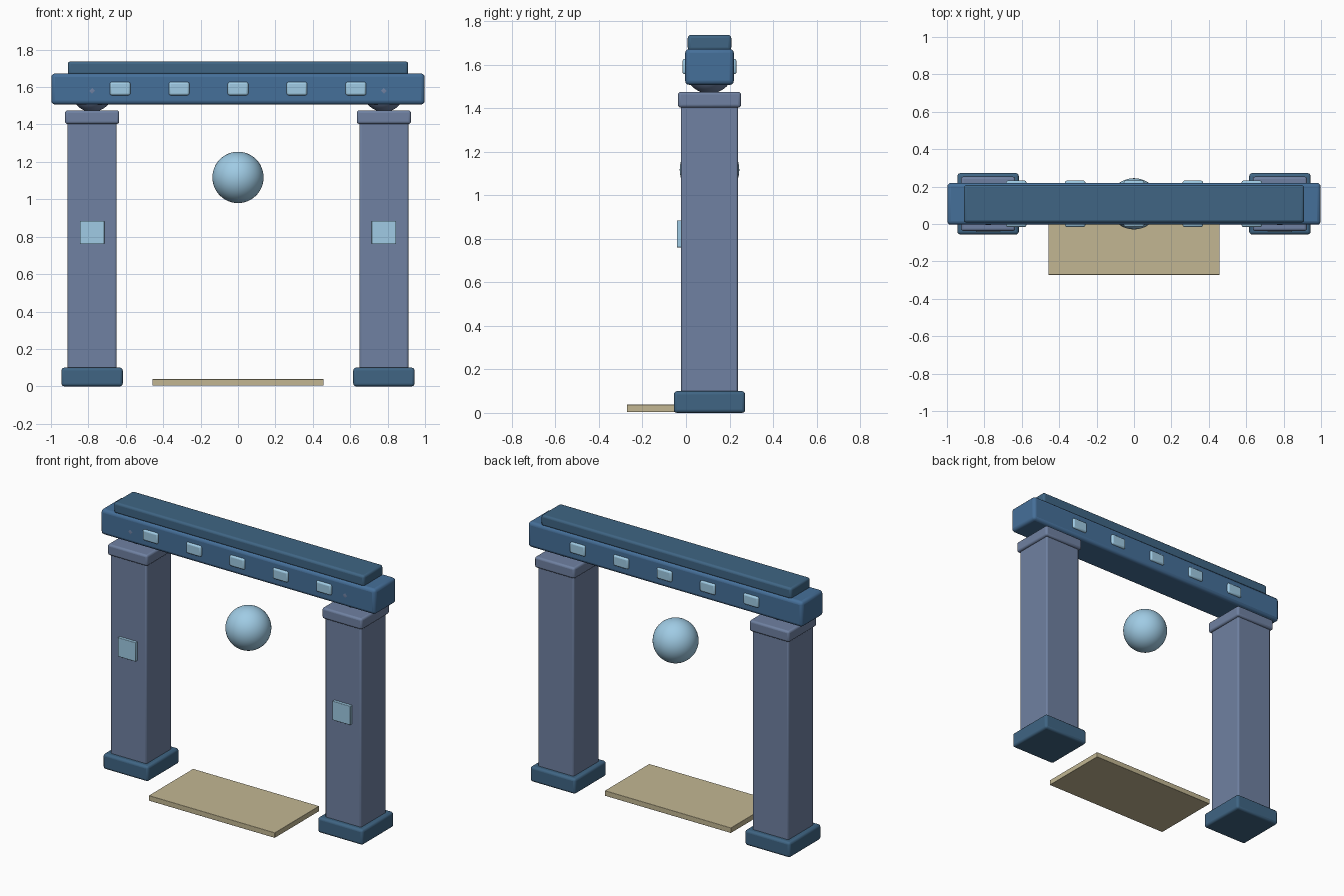
import bpy, math

if "Cube" in bpy.data.objects:
    bpy.data.objects.remove(bpy.data.objects["Cube"])

CY = 0.108  # depth centre of the gate


def material(name, rgb):
    m = bpy.data.materials.new(name)
    m.diffuse_color = (*rgb, 1)
    m.use_nodes = True
    m.node_tree.nodes["Principled BSDF"].inputs["Base Color"].default_value = m.diffuse_color
    return m


NAVY = material("navy", (0.06, 0.16, 0.32))
DARK = material("dark_navy", (0.05, 0.13, 0.23))
STONE = material("stone", (0.16, 0.22, 0.36))
GLOW = material("pale_blue", (0.35, 0.60, 0.78))
TAN = material("tan", (0.54, 0.47, 0.29))


def box(name, x, y, z, mat, bevel=0.0):
    """Box from (min, max) ranges, with optional rounded edges."""
    lo_hi = (x, y, z)
    bpy.ops.mesh.primitive_cube_add(size=1, location=[(a + b) / 2 for a, b in lo_hi])
    ob = bpy.context.object
    ob.name = name
    ob.scale = [b - a for a, b in lo_hi]
    bpy.ops.object.transform_apply(location=False, rotation=False, scale=True)
    ob.data.materials.append(mat)
    if bevel:
        mod = ob.modifiers.new("rounded_edges", 'BEVEL')
        mod.width = bevel
        mod.segments = 3
    bpy.ops.object.shade_smooth_by_angle(angle=math.radians(35))
    return ob


def ball(name, loc, r, mat):
    bpy.ops.mesh.primitive_uv_sphere_add(segments=48, ring_count=24, radius=r, location=loc)
    ob = bpy.context.object
    ob.name = name
    ob.data.materials.append(mat)
    bpy.ops.object.shade_smooth()


def around(c, half):
    return (c - half, c + half)


# Pillars: foot, shaft, cap, ball joint and front lamp on each side
for side, s in (("left", -1), ("right", 1)):
    x = 0.78 * s
    box(side + "_foot", around(x, 0.164), around(CY, 0.164), (0.0, 0.10), DARK, 0.015)
    box(side + "_shaft", around(x, 0.131), around(CY, 0.131), (0.09, 1.41), STONE, 0.01)
    box(side + "_cap", around(x, 0.145), around(CY, 0.145), (1.403, 1.475), STONE, 0.013)
    ball(side + "_joint", (x, CY - 0.0005, 1.58), 0.1125, STONE)
    box(side + "_pillar_lamp", around(x, 0.065), (-0.042, -0.015), (0.76, 0.885), GLOW, 0.003)

# Lintel beam and top slab
box("lintel", (-0.998, 0.998), around(CY, 0.112), (1.507, 1.673), NAVY, 0.02)
box("top_slab", (-0.91, 0.91), around(CY, 0.1), (1.665, 1.737), DARK, 0.014)

# Lamps along both faces of the lintel
for i in range(5):
    x = 0.315 * (i - 2)
    for face, s in (("front", -1), ("back", 1)):
        box(f"{face}_lintel_lamp_{i + 1}", around(x, 0.055), around(CY + s * 0.11, 0.014),
            (1.556, 1.627), GLOW, 0.011)

# Floating orb and threshold slab
ball("orb", (0, CY, 1.117), 0.137, GLOW)
box("threshold", (-0.458, 0.458), (-0.272, 0.188), (0.004, 0.038), TAN, 0.002)
